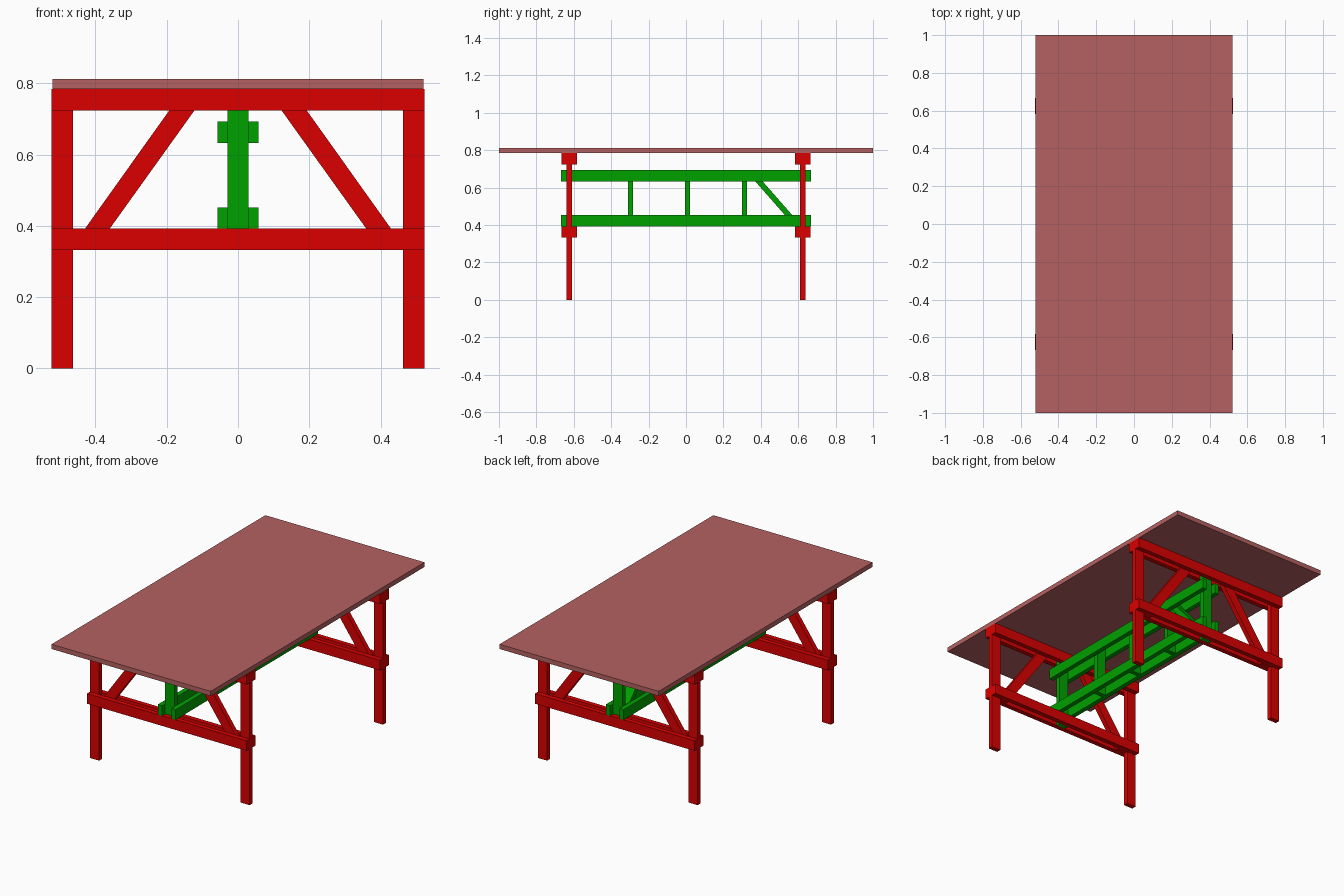
import bpy
import bmesh

if "Cube" in bpy.data.objects:
    bpy.data.objects.remove(bpy.data.objects["Cube"])

T = 0.028      # board thickness
W = 0.06       # board width
FRAME_Y = 0.624


def material(name, rgb):
    m = bpy.data.materials.new(name)
    m.diffuse_color = (*rgb, 1)
    m.use_nodes = True
    m.node_tree.nodes["Principled BSDF"].inputs["Base Color"].default_value = m.diffuse_color
    return m


RED = material("red_paint", (0.71, 0.0, 0.0))
GREEN = material("green_paint", (0.0, 0.36, 0.0))
TOP = material("top_paint", (0.46, 0.12, 0.12))


def prism(name, profile, axis, centre, depth, mat):
    """Extrude a (horizontal, z) profile along 'x' or 'y'."""
    bm = bmesh.new()
    start = centre - depth / 2
    if axis == 'y':
        pts, vec = [(h, start, z) for h, z in profile], (0, depth, 0)
    else:
        pts, vec = [(start, h, z) for h, z in profile], (depth, 0, 0)
    face = bm.faces.new([bm.verts.new(p) for p in pts])
    ext = bmesh.ops.extrude_face_region(bm, geom=[face])
    moved = [g for g in ext["geom"] if isinstance(g, bmesh.types.BMVert)]
    bmesh.ops.translate(bm, verts=moved, vec=vec)
    bmesh.ops.recalc_face_normals(bm, faces=bm.faces)
    mesh = bpy.data.meshes.new(name)
    bm.to_mesh(mesh)
    bm.free()
    mesh.materials.append(mat)
    ob = bpy.data.objects.new(name, mesh)
    bpy.context.collection.objects.link(ob)
    return ob


def rect(h0, h1, z0, z1):
    return [(h0, z0), (h1, z0), (h1, z1), (h0, z1)]


# Tabletop
prism("tabletop", rect(-0.521, 0.521, 0.784, 0.812), 'y', 0, 2.0, TOP)

# Trestle frames: legs and braces sandwiched between doubled beams
for end, y in (("front", -FRAME_Y), ("back", FRAME_Y)):
    for side, s in (("left", -1), ("right", 1)):
        prism(f"{end}_{side}_leg", rect(s * 0.463, s * 0.523, 0, 0.784),
              'y', y, T, RED)
        brace = [(0.403, 0.332), (0.463, 0.332), (0.463, 0.345),
                 (0.150, 0.784), (0.079, 0.784)]
        prism(f"{end}_{side}_brace", [(s * x, z) for x, z in brace],
              'y', y, T, RED)
    for layer, off in (("outer", -T), ("inner", T)):
        for level, z in (("lower", 0.332), ("upper", 0.724)):
            prism(f"{end}_{level}_{layer}_beam",
                  rect(-0.523, 0.523, z, z + W), 'y', y + off, T, RED)
    # Centre post that carries the stretcher
    prism(f"{end}_centre_post", rect(-W / 2, W / 2, 0.332, 0.784),
          'y', y, T, GREEN)

# Stretcher truss: paired rails
for side, s in (("left", -1), ("right", 1)):
    for level, z in (("lower", 0.392), ("upper", 0.633)):
        prism(f"{side}_{level}_rail", rect(-0.667, 0.667, z, z + W),
              'x', s * (W + T) / 2, T, GREEN)

# Stretcher spacers
for i, y in enumerate((-0.297, 0.008, 0.313)):
    prism(f"stretcher_spacer_{i + 1}", rect(-W / 2, W / 2, 0.392, 0.693),
          'y', y, T, GREEN)

# Single diagonal brace at the back end of the stretcher
prism("stretcher_diagonal",
      [(0.327, 0.682), (0.327, 0.693), (0.357, 0.693),
       (0.610, 0.405), (0.610, 0.392), (0.582, 0.392)],
      'x', 0, W, GREEN)
